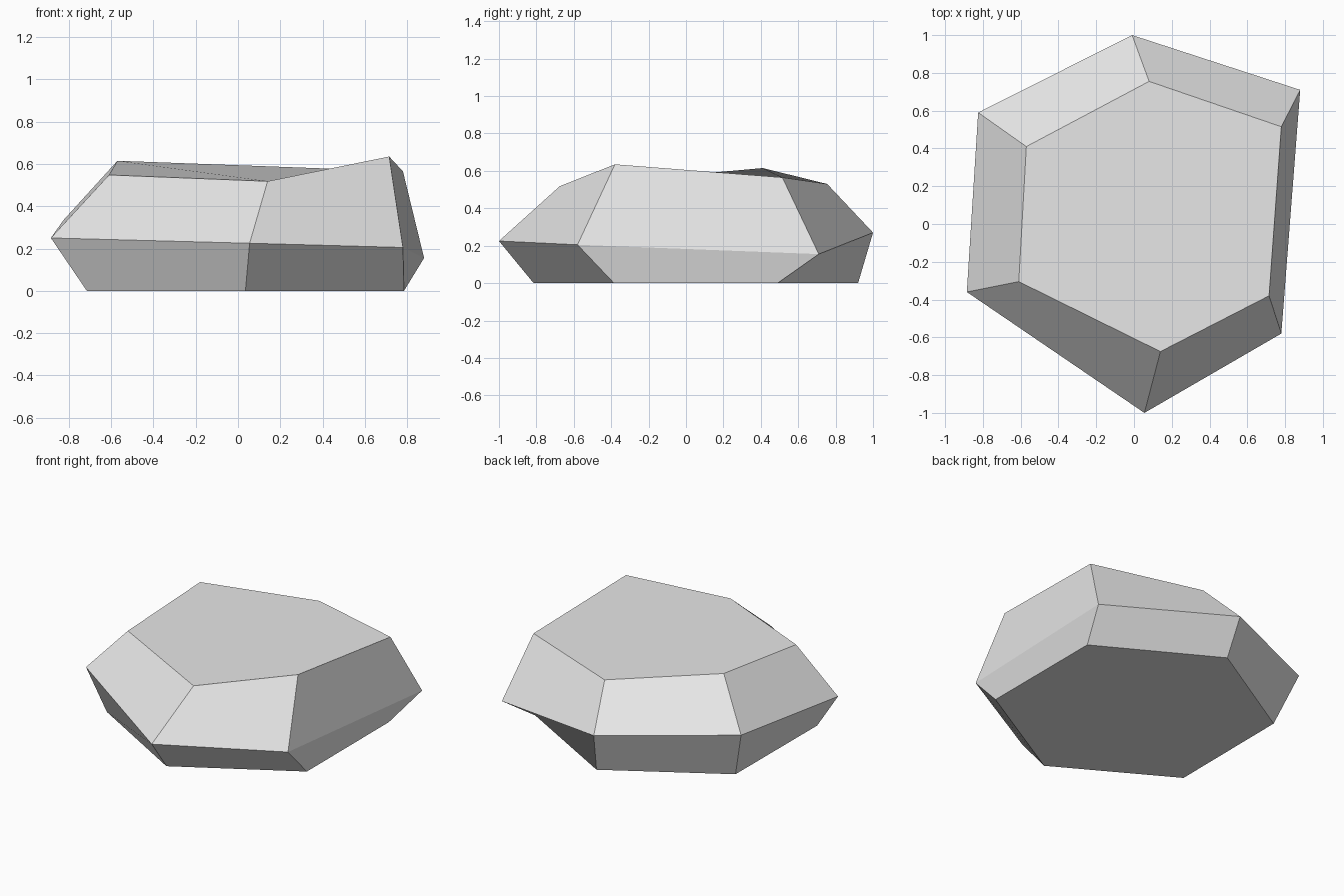
import bpy
import bmesh

cube = bpy.data.objects.get("Cube")
if cube:
    bpy.data.objects.remove(cube, do_unlink=True)

# Stone colour
stone = bpy.data.materials.new("light_grey_stone")
stone.use_nodes = True
grey = (0.8, 0.8, 0.8, 1.0)
stone.diffuse_color = grey
stone.node_tree.nodes["Principled BSDF"].inputs["Base Color"].default_value = grey

# Six-sided outlines of the rock, counterclockwise from the front right corner
base = [(0.785, -0.385, 0), (0.785, 0.49, 0), (0.025, 0.92, 0),
        (-0.71, 0.485, 0), (-0.715, -0.38, 0), (0.035, -0.815, 0)]
girdle = [(0.78, -0.58, 0.205), (0.88, 0.71, 0.155), (-0.01, 1.0, 0.27),
          (-0.825, 0.59, 0.335), (-0.885, -0.36, 0.25), (0.055, -1.0, 0.225)]
crown = [(0.715, -0.38, 0.635), (0.78, 0.515, 0.565), (0.08, 0.755, 0.53),
         (-0.57, 0.41, 0.615), (-0.61, -0.305, 0.548), (0.14, -0.675, 0.518)]

# Rock: stacked outlines joined by flat facets, closed at both ends
bm = bmesh.new()
rings = [[bm.verts.new(p) for p in ring] for ring in (base, girdle, crown)]
for low, high in zip(rings, rings[1:]):
    for i in range(len(low)):
        j = (i + 1) % len(low)
        bm.faces.new((low[i], low[j], high[j], high[i]))
bm.faces.new(rings[-1])
bm.faces.new(rings[0][::-1])

mesh = bpy.data.meshes.new("rock")
bm.to_mesh(mesh)
bm.free()
mesh.materials.append(stone)
rock = bpy.data.objects.new("rock", mesh)
bpy.context.collection.objects.link(rock)
